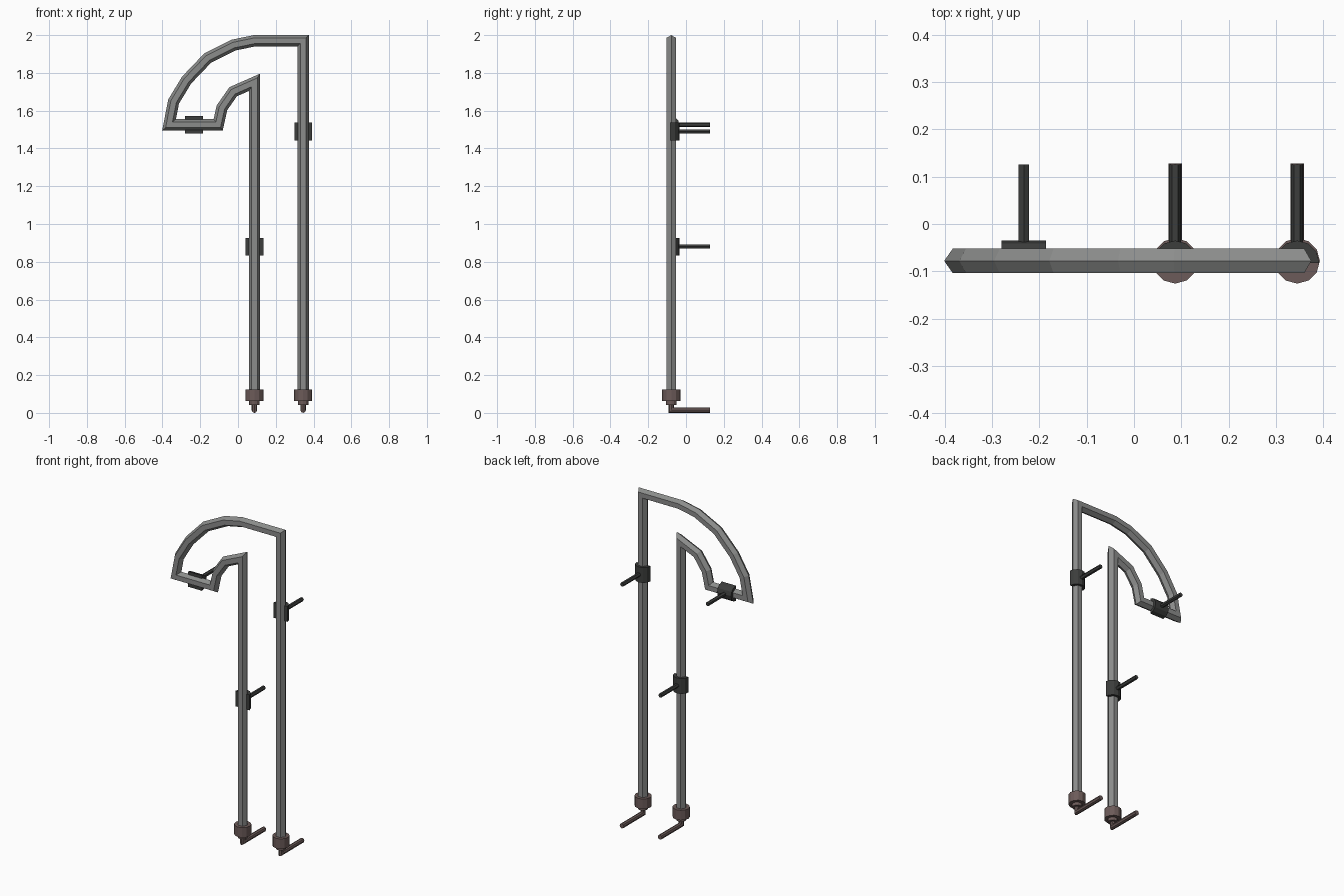
import bpy, bmesh
from math import sin, cos, pi
from mathutils import Vector

cube = bpy.data.objects.get("Cube")
if cube:
    bpy.data.objects.remove(cube, do_unlink=True)

PIPE_Y = -0.078
LEFT_X, RIGHT_X = 0.345, 0.087   # the two upright legs


def material(name, color):
    m = bpy.data.materials.new(name)
    m.use_nodes = True
    m.diffuse_color = (*color, 1)
    m.node_tree.nodes["Principled BSDF"].inputs["Base Color"].default_value = (*color, 1)
    return m


STEEL = material("grey steel", (0.26, 0.265, 0.26))
DARK = material("dark clamp", (0.045, 0.047, 0.045))
BROWN = material("brown fitting", (0.15, 0.105, 0.1))


def finish(bm, name, mat):
    bmesh.ops.recalc_face_normals(bm, faces=bm.faces)
    mesh = bpy.data.meshes.new(name)
    bm.to_mesh(mesh)
    bm.free()
    mesh.materials.append(mat)
    obj = bpy.data.objects.new(name, mesh)
    bpy.context.collection.objects.link(obj)
    return obj


def loft(name, rings, mat):
    """Skin a list of point rings and cap both ends."""
    bm = bmesh.new()
    loops = [[bm.verts.new(p) for p in ring] for ring in rings]
    n = len(loops[0])
    for a, b in zip(loops, loops[1:]):
        for i in range(n):
            j = (i + 1) % n
            bm.faces.new((a[i], a[j], b[j], b[i]))
    bm.faces.new(loops[0])
    bm.faces.new(loops[-1])
    return finish(bm, name, mat)


def sweep(name, path, plane_normal, radius, sides, mat, turn=0):
    """Sweep a regular polygon along a flat path with mitred corners."""
    path = [Vector(p) for p in path]
    up = Vector(plane_normal)
    rings = []
    for i, p in enumerate(path):
        before = (p - path[max(i - 1, 0)]).normalized()
        after = (path[min(i + 1, len(path) - 1)] - p).normalized()
        before, after = before or after, after or before
        if before.length == 0:
            before = after
        if after.length == 0:
            after = before
        side = (before + after).normalized().cross(up)
        side /= max(0.3, side.dot(before.cross(up)))
        angles = [2 * pi * k / sides + turn for k in range(sides)]
        rings.append([p + side * radius * cos(a) + up * radius * sin(a) for a in angles])
    return loft(name, rings, mat)


def cylinder(name, x, z0, z1, radius, mat, sides=12):
    path = [(x, PIPE_Y, z0), (x, PIPE_Y, z1)]
    return sweep(name, path, (0, 1, 0), radius, sides, mat)


# Bent hexagonal pipe: short leg, inner bend, hook end, outer bend, long leg
outline = [
    (RIGHT_X, 0.08), (RIGHT_X, 1.75), (-0.026, 1.70), (-0.085, 1.615),
    (-0.105, 1.525), (-0.365, 1.525), (-0.341, 1.648), (-0.272, 1.762),
    (-0.161, 1.878), (-0.024, 1.947), (0.087, 1.97), (LEFT_X, 1.97), (LEFT_X, 0.08),
]
sweep("bent_pipe", [(x, PIPE_Y, z) for x, z in outline], (0, 1, 0), 0.03, 6, STEEL)


def clamp(name, x, z, axis):
    """Half sleeve on the back of the pipe with a rod pointing backwards."""
    centre = Vector((x, PIPE_Y - 0.004, z))
    axis = Vector(axis)
    side = axis.cross(Vector((0, 1, 0)))
    half = [side * 0.047 * cos(pi * k / 6) + Vector((0, 0.047 * sin(pi * k / 6), 0))
            for k in range(7)]
    loft(name + "_sleeve", [[centre + axis * s + p for p in half] for s in (-0.047, 0.047)], DARK)
    sweep(name + "_rod", [(x, PIPE_Y + 0.03, z), (x, 0.126, z)], axis, 0.0125, 6, DARK)


clamp("long_leg_clamp", LEFT_X, 1.49, (0, 0, 1))
clamp("short_leg_clamp", RIGHT_X, 0.88, (0, 0, 1))
clamp("hook_clamp", -0.233, 1.525, (1, 0, 0))

# Foot fittings: collar, neck and an elbow rod running backwards
for label, x in (("long_leg", LEFT_X), ("short_leg", RIGHT_X)):
    cylinder(label + "_collar", x, 0.062, 0.123, 0.048, BROWN)
    cylinder(label + "_neck", x, 0.043, 0.062, 0.028, BROWN)
    r = 0.0145
    elbow = [(x, PIPE_Y, 0.05), (x, PIPE_Y, r), (x, 0.128, r)]
    sweep(label + "_elbow_rod", elbow, (1, 0, 0), r, 8, BROWN)
